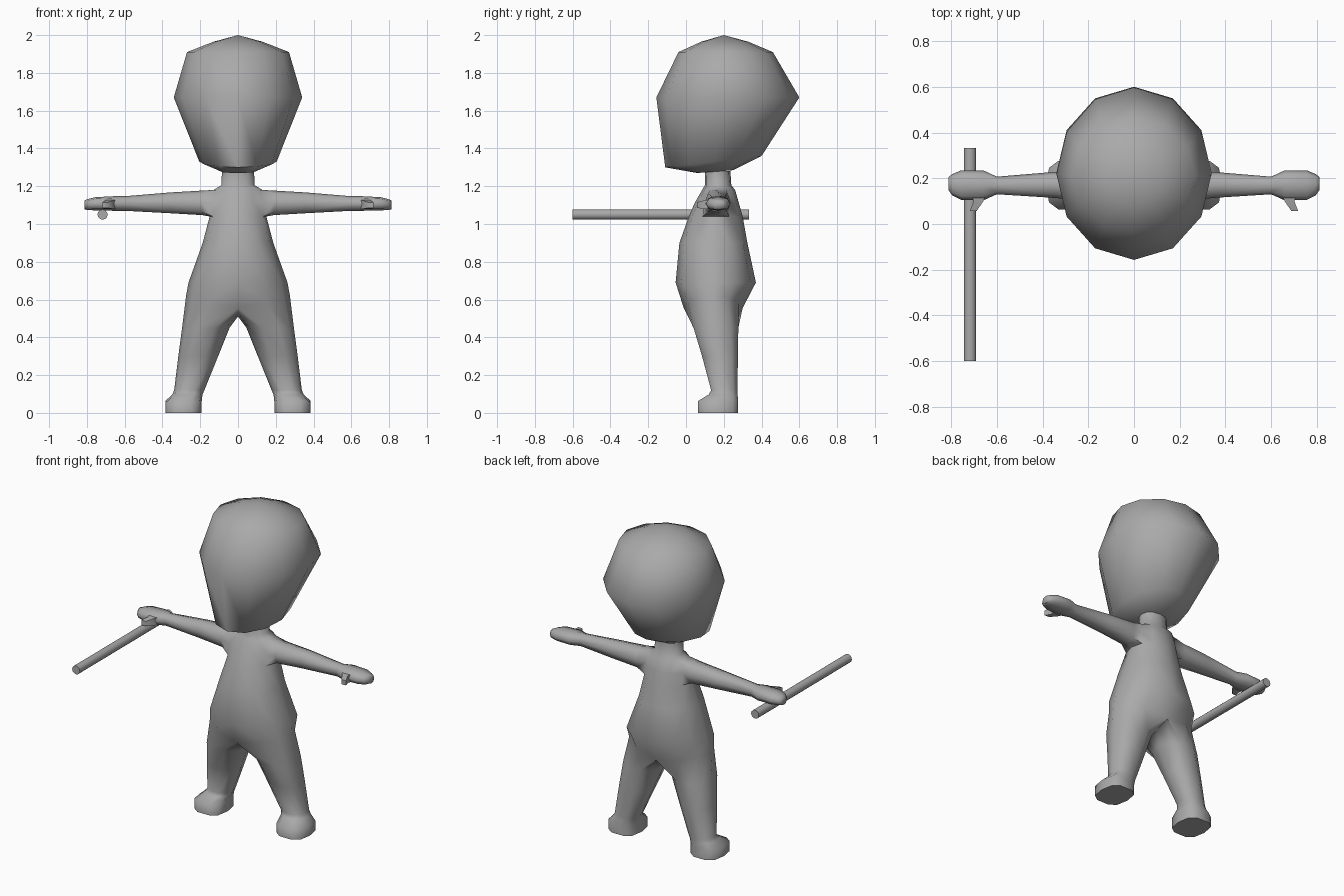
import bpy, bmesh, math
from mathutils import Vector

if "Cube" in bpy.data.objects:
    bpy.data.objects.remove(bpy.data.objects["Cube"])

grey = bpy.data.materials.new("plain grey")
grey.diffuse_color = (0.4, 0.4, 0.4, 1)
grey.use_nodes = True
grey.node_tree.nodes["Principled BSDF"].inputs["Base Color"].default_value = grey.diffuse_color


def finish(bm, name, angle=65, mirror=False):
    loose = [v for v in bm.verts if not v.link_faces]
    bmesh.ops.delete(bm, geom=loose, context='VERTS')
    bmesh.ops.recalc_face_normals(bm, faces=bm.faces[:])
    mesh = bpy.data.meshes.new(name)
    bm.to_mesh(mesh)
    bm.free()
    mesh.materials.append(grey)
    ob = bpy.data.objects.new(name, mesh)
    bpy.context.collection.objects.link(ob)
    bpy.ops.object.select_all(action='DESELECT')
    ob.select_set(True)
    bpy.context.view_layer.objects.active = ob
    bpy.ops.object.shade_smooth_by_angle(angle=math.radians(angle))
    if mirror:
        mod = ob.modifiers.new("mirror", 'MIRROR')
        mod.merge_threshold = 0.002
    return ob


def ring(bm, points):
    return [bm.verts.new(p) for p in points]


def bridge(bm, a, b):
    n = len(a)
    for i in range(n):
        bm.faces.new((a[i], a[(i + 1) % n], b[(i + 1) % n], b[i]))


def squash(v, p):
    return math.copysign(abs(v) ** p, v)


# head: stacked 12-sided rings (half width, front y, back y, front z, back z)
bm = bmesh.new()
head_rows = [(0.13, 0.08, 0.33, 1.965, 1.965), (0.27, -0.04, 0.46, 1.91, 1.91),
             (0.34, -0.157, 0.60, 1.67, 1.67), (0.205, -0.11, 0.40, 1.30, 1.36),
             (0.09, 0.06, 0.25, 1.27, 1.285)]
prev = None
for hx, y0, y1, z0, z1 in head_rows:
    pts = []
    for i in range(12):
        a = math.tau * i / 12
        t = (1 - math.cos(a)) / 2
        pts.append((hx * math.sin(a), y0 + (y1 - y0) * t, z0 + (z1 - z0) * t))
    cur = ring(bm, pts)
    if prev:
        bridge(bm, prev, cur)
    else:
        top = bm.verts.new((0, 0.2, 2.0))
        for i in range(12):
            bm.faces.new((top, cur[i], cur[(i + 1) % 12]))
    prev = cur
bm.faces.new(prev)
finish(bm, "head")

# half of the torso: front centre to back centre (half width, front y, back y, z)
bm = bmesh.new()
torso_rows = [(0.085, 0.10, 0.235, 1.28), (0.088, 0.10, 0.24, 1.205),
              (0.13, 0.085, 0.26, 1.18), (0.15, 0.045, 0.28, 1.11),
              (0.15, 0.015, 0.30, 1.04), (0.187, -0.035, 0.325, 0.90),
              (0.262, -0.055, 0.37, 0.69), (0.275, -0.012, 0.30, 0.62)]
grid = []
for r, (hx, y0, y1, z) in enumerate(torso_rows):
    row = []
    for j in range(7):
        a = math.pi * j / 6
        drop = 0.065 * (1 - math.sin(a)) if r == 7 else 0
        row.append((hx * squash(math.sin(a), 0.85) if 0 < j < 6 else 0,
                    (y0 + y1) / 2 - (y1 - y0) / 2 * math.cos(a), z - drop))
    grid.append(ring(bm, row))
for r in range(7):
    for j in range(6):
        if r in (2, 3) and j in (2, 3):     # armhole
            continue
        bm.faces.new((grid[r][j], grid[r][j + 1], grid[r + 1][j + 1], grid[r + 1][j]))

# arm and mitten: 8-sided rings from the armhole (x, front y, back y, low z, high z)
arm_rows = [(0.19, 0.10, 0.235, 1.047, 1.177), (0.36, 0.115, 0.227, 1.057, 1.167),
            (0.60, 0.13, 0.207, 1.07, 1.147), (0.66, 0.103, 0.235, 1.07, 1.147),
            (0.755, 0.105, 0.235, 1.072, 1.142), (0.795, 0.125, 0.218, 1.074, 1.132),
            (0.812, 0.15, 0.205, 1.078, 1.125)]
prev = [grid[r][j] for r, j in
        [(2, 3), (2, 4), (3, 4), (4, 4), (4, 3), (4, 2), (3, 2), (2, 2)]]
for x, y0, y1, z0, z1 in arm_rows:
    pts = []
    for i in range(8):
        a = math.tau * i / 8
        pts.append((x, (y0 + y1) / 2 + (y1 - y0) / 2 * squash(math.sin(a), 0.8),
                    (z0 + z1) / 2 + (z1 - z0) / 2 * squash(math.cos(a), 0.8)))
    cur = ring(bm, pts)
    bridge(bm, prev, cur)
    prev = cur
bm.faces.new(prev)

# leg and foot: 10-sided rings from the hip (x range, y range, z, squareness)
crotch = ring(bm, [(0, 0.21, 0.52), (0, 0.13, 0.51), (0, 0.06, 0.525)])
prev = grid[7] + crotch
leg_rows = [(0.045, 0.296, 0.04, 0.277, 0.45, 0.85), (0.105, 0.316, 0.085, 0.275, 0.30, 0.85),
            (0.178, 0.338, 0.133, 0.272, 0.12, 0.85), (0.188, 0.348, 0.12, 0.273, 0.097, 0.8),
            (0.192, 0.385, 0.064, 0.276, 0.063, 0.7), (0.192, 0.385, 0.064, 0.276, 0.0, 0.7)]
for x0, x1, y0, y1, z, p in leg_rows:
    pts = []
    for j in range(10):
        a = math.tau * (j - 3) / 10
        s = math.sin(a) / math.sin(math.tau * 0.2)      # reach the full depth
        s = max(-1, min(1, s))
        pts.append(((x0 + x1) / 2 + (x1 - x0) / 2 * squash(math.cos(a), p),
                    (y0 + y1) / 2 + (y1 - y0) / 2 * squash(s, p), z))
    cur = ring(bm, pts)
    bridge(bm, prev, cur)
    prev = cur
bm.faces.new(prev)
finish(bm, "body", mirror=True)

# thumbs: short tapered boxes on the front of the hands
bm = bmesh.new()
thumb_rows = [(0.64, 0.71, 0.14, 1.08, 1.13), (0.66, 0.702, 0.098, 1.08, 1.125),
              (0.688, 0.718, 0.057, 1.085, 1.115)]
prev = None
for x0, x1, y, z0, z1 in thumb_rows:
    cur = ring(bm, [(x0, y, z0), (x1, y, z0), (x1, y, z1), (x0, y, z1)])
    if prev:
        bridge(bm, prev, cur)
    prev = cur
bm.faces.new(prev)
finish(bm, "thumbs", mirror=True)

# stick held under the right hand
bm = bmesh.new()
ends = []
for y in (-0.6, 0.333):
    ends.append(ring(bm, [(-0.717 + 0.027 * math.cos(math.tau * i / 12), y,
                           1.05 + 0.027 * math.sin(math.tau * i / 12)) for i in range(12)]))
bridge(bm, *ends)
for e in ends:
    bm.faces.new(e)
finish(bm, "stick", angle=40)
